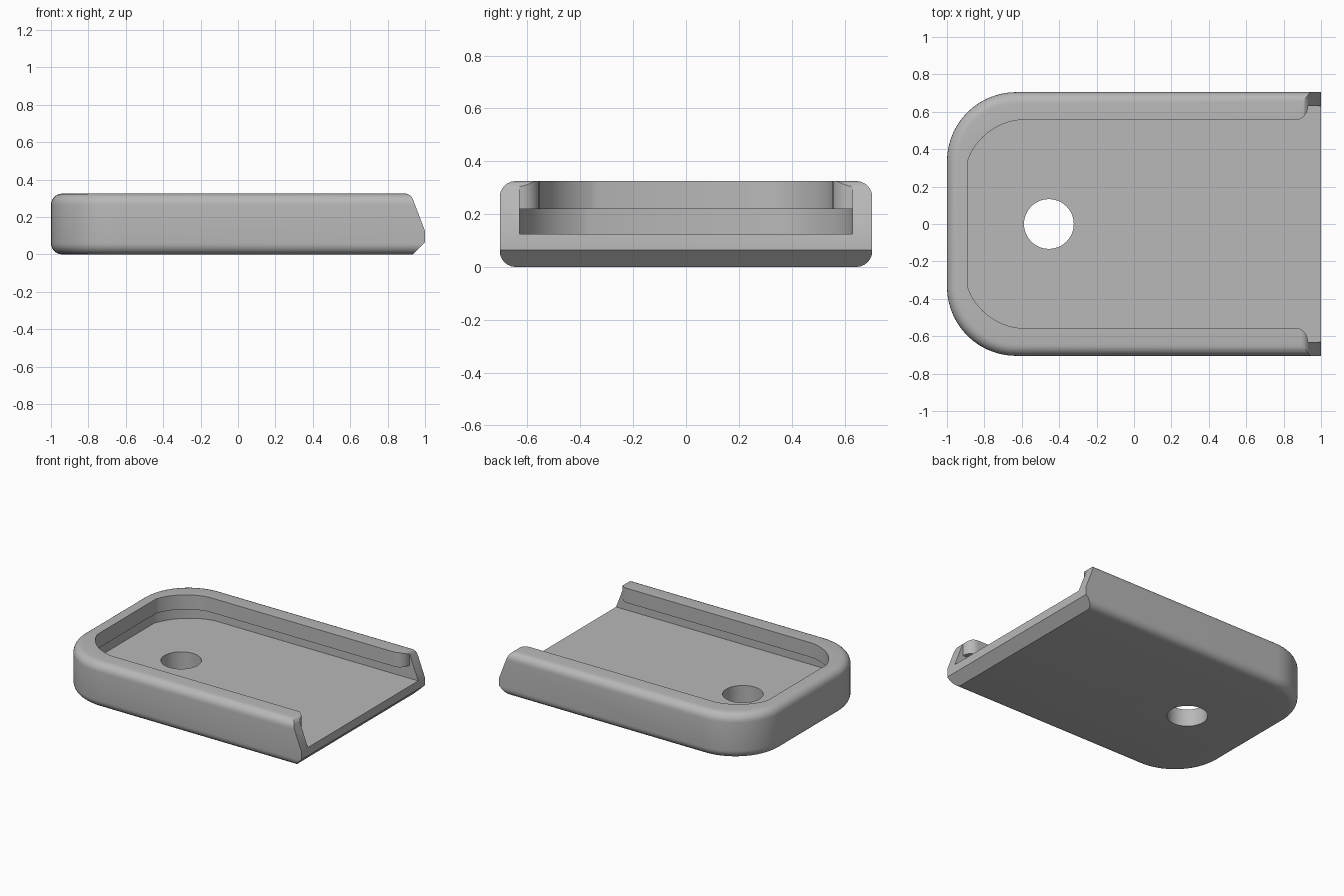
import bpy, bmesh, math
from mathutils import Vector

cube = bpy.data.objects.get("Cube")
if cube:
    bpy.data.objects.remove(cube, do_unlink=True)

grey = bpy.data.materials.new("plain grey")
grey.use_nodes = True
colour = (0.48, 0.48, 0.48, 1)
grey.diffuse_color = colour
grey.node_tree.nodes["Principled BSDF"].inputs["Base Color"].default_value = colour


def arc(start, end, rise, steps=14):
    """Circular arc from start to end, bulging to the left by rise."""
    a, b = Vector(start), Vector(end)
    chord = b - a
    half = chord.length / 2
    radius = (half * half + rise * rise) / (2 * rise)
    side = Vector((-chord.y, chord.x)).normalized()
    centre = (a + b) / 2 + side * (rise - radius)
    sweep = math.asin(half / radius)
    pts = []
    for i in range(steps + 1):
        t = sweep * (2 * i / steps - 1)
        pts.append(centre + radius * (side * math.cos(t) + chord.normalized() * math.sin(t)))
    return pts


def mirrored(half):
    """Close an outline by mirroring its +y half."""
    return [Vector(p) for p in half] + [Vector((p[0], -p[1])) for p in reversed(half)]


def prism(name, outline, low, high, along_y=False, fillet=0):
    bm = bmesh.new()

    def place(p, d):
        return (p[0], d, p[1]) if along_y else (p[0], p[1], d)
    rings = [[bm.verts.new(place(p, d)) for p in outline] for d in (low, high)]
    for ring in rings:
        bm.faces.new(ring)
    n = len(outline)
    for i in range(n):
        j = (i + 1) % n
        bm.faces.new((rings[0][i], rings[0][j], rings[1][j], rings[1][i]))
    bmesh.ops.recalc_face_normals(bm, faces=bm.faces)
    if fillet:
        rim = [e for e in bm.edges if abs(e.verts[0].co.z - e.verts[1].co.z) < 1e-5]
        bmesh.ops.bevel(bm, geom=rim, offset=fillet, segments=6, profile=0.5,
                        affect='EDGES', clamp_overlap=True)
    mesh = bpy.data.meshes.new(name)
    bm.to_mesh(mesh)
    bm.free()
    obj = bpy.data.objects.new(name, mesh)
    bpy.context.collection.objects.link(obj)
    mesh.materials.append(grey)
    return obj


def combine(target, tool, operation):
    tool.hide_render = True
    bpy.context.view_layer.objects.active = target
    mod = target.modifiers.new(tool.name, 'BOOLEAN')
    mod.object, mod.operation, mod.solver = tool, operation, 'EXACT'
    bpy.ops.object.modifier_apply(modifier=mod.name)
    bpy.data.objects.remove(tool, do_unlink=True)


QUARTER = 1 - math.sqrt(0.5)

# Rounded tray body, left overlong at the open end
corner = arc((-1, 0.335), (-0.63, 0.705), 0.37 * QUARTER)
body = prism("tray_body", mirrored([(1.3, 0.705)] + corner[::-1]), 0, 0.325, fillet=0.06)

# Side profile trims the open end: bottom chamfer, sloped and rounded wall ends
nose = arc((0.885, 0.325), (0.937, 0.29), 0.012, 6)
side = [(-1.2, -0.1), (0.835, -0.1), (1, 0.065), (1, 0.125)] + nose[::-1]
side += [(0.885, 0.5), (-1.2, 0.5)]
combine(body, prism("end_trim", side, -1, 1, along_y=True), 'INTERSECT')

# Wide slot above the floor, under the lip
slot = arc((-0.93, 0.37), (-0.63, 0.63), 0.055)
combine(body, prism("slot_cutter", mirrored([(1.2, 0.63)] + slot[::-1]), 0.125, 0.22), 'DIFFERENCE')

# Opening inside the lip, with rounded lip ends
tip = arc((0.86, 0.555), (0.93, 0.63), 0.03, 8)
tip = [Vector((p.x, p.y)) for p in tip]
tip = [Vector((0.86 + 0.07 * math.sin(t), 0.63 - 0.075 * math.cos(t)))
       for t in (i * math.pi / 16 for i in range(9))]
lip = arc((-0.89, 0.335), (-0.62, 0.555), 0.05)
opening = mirrored([(1.2, 0.63)] + tip[::-1] + lip[::-1])
combine(body, prism("opening_cutter", opening, 0.2, 0.5), 'DIFFERENCE')

# Round hole through the floor
hole = [(-0.455 + 0.133 * math.cos(i * math.tau / 48), 0.133 * math.sin(i * math.tau / 48))
        for i in range(48)]
combine(body, prism("hole_cutter", hole, -0.2, 0.2), 'DIFFERENCE')

bpy.ops.object.select_all(action='DESELECT')
body.select_set(True)
bpy.context.view_layer.objects.active = body
bpy.ops.object.shade_smooth_by_angle(angle=math.radians(28))
